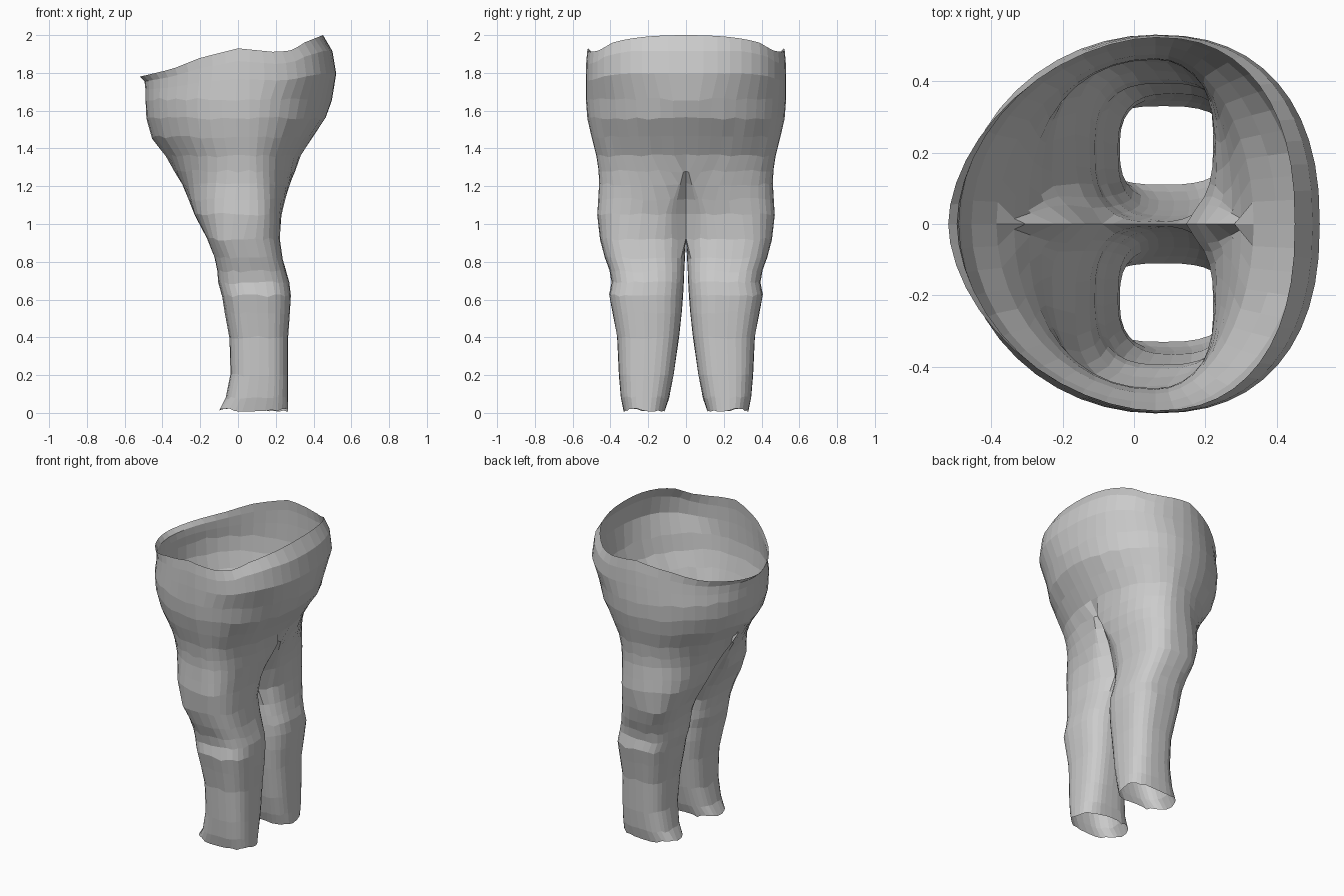
import bpy, bmesh, math, random
from math import sin, cos, pi, radians

cube = bpy.data.objects.get("Cube")
if cube:
    bpy.data.objects.remove(cube)
random.seed(4)

ARC = 24      # segments round the outer side of each leg and hip
INNER = 6     # segments across the inner leg
HIP_MID = 0.06    # widest line of the hips

# Leg rings: height, front x, back x, inner y, outer y
LEG = [
    (0.005, -0.10, 0.265, 0.11, 0.33),
    (0.08, -0.065, 0.265, 0.09, 0.345),
    (0.2, -0.04, 0.265, 0.065, 0.355),
    (0.4, -0.045, 0.265, 0.037, 0.365),
    (0.53, -0.07, 0.275, 0.022, 0.388),
    (0.62, -0.085, 0.28, 0.016, 0.407),
    (0.69, -0.105, 0.272, 0.012, 0.394),
    (0.75, -0.11, 0.255, 0.009, 0.405),
    (0.82, -0.125, 0.237, 0.006, 0.43),
    (0.92, -0.165, 0.222, 0, 0.455),
]
# Hip rings: height, front x, back x, arc centre y, outer y, wrap angle, seam depth
HIP = [
    (1.05, -0.23, 0.23, 0.15, 0.47, 46, 0.9),
    (1.13, -0.26, 0.25, 0.09, 0.465, 34, 0.85),
    (1.21, -0.295, 0.275, 0.04, 0.46, 20, 0.84),
    (1.28, -0.335, 0.3, 0.015, 0.463, 9, 0.93),
    (1.36, -0.385, 0.335, 0, 0.475, 0, 1),
    (1.46, -0.455, 0.4, 0, 0.5, 0, 1),
    (1.56, -0.485, 0.465, 0, 0.522, 0, 1),
    (1.66, -0.49, 0.497, 0, 0.53, 0, 1),
]
# Waist rings: share of the way to the rim, front x, back x, outer y
WAIST = [(0.4, -0.49, 0.52, 0.53), (0.75, -0.495, 0.5, 0.528), (1, -0.52, 0.45, 0.522)]
# Wavy rim: x, height
RIM = [(-0.52, 1.78), (-0.35, 1.82), (-0.2, 1.88), (0, 1.93), (0.2, 1.91),
       (0.29, 1.92), (0.35, 1.96), (0.45, 2.0)]


def rim_height(x):
    for (xa, za), (xb, zb) in zip(RIM, RIM[1:]):
        if x <= xb:
            return za + (zb - za) * max(0, x - xa) / (xb - xa)
    return RIM[-1][1]


def power(v, p):
    return math.copysign(abs(v) ** p, v)


def ring_point(t, x0, mid, x1, centre, yi, yo, p):
    c, s = power(cos(t), p), power(sin(t), p)
    x = mid + c * ((x1 - mid) if c > 0 else (mid - x0))
    return x, centre + s * ((yo - centre) if s > 0 else (centre - yi))


def arc_angles(wrap):
    a = radians(wrap)
    return [-a + (pi + 2 * a) * i / ARC for i in range(ARC + 1)]


def bridge(bm, lower, upper, closed):
    n = len(lower)
    for i in range(n if closed else n - 1):
        j = (i + 1) % n
        bm.faces.new((lower[i], lower[j], upper[j], upper[i]))


bm = bmesh.new()

# Closed leg rings up to the crotch seam
previous = None
for k, (z, x0, x1, yi, yo) in enumerate(LEG):
    a = radians(60)
    inner = [pi + a + (pi - 2 * a) * i / INNER for i in range(1, INNER)]
    ring = []
    for i, t in enumerate(arc_angles(60) + inner):
        x, y = ring_point(t, x0, (x0 + x1) / 2, x1, (yi + yo) / 2, yi, yo, 0.72)
        if yi == 0 and (i >= ARC or i == 0):
            y = 0
        lift = random.uniform(0, 0.02) if k == 0 else random.uniform(-0.008, 0.008)
        ring.append(bm.verts.new((x, y, z + lift)))
    if previous:
        bridge(bm, previous, ring, True)
    previous = ring

# Open hip rings, meeting on the centre seam
previous = previous[:ARC + 1]
for z, x0, x1, centre, yo, wrap, depth in HIP:
    p = 1 - 0.28 * wrap / 60
    ring = []
    for i, t in enumerate(arc_angles(wrap)):
        x, y = ring_point(t, x0, HIP_MID, x1, centre, 0, yo, p)
        if i in (0, ARC):
            x, y = HIP_MID + (x - HIP_MID) * depth, 0
        ring.append(bm.verts.new((x, y, z + random.uniform(-0.008, 0.008))))
    bridge(bm, previous, ring, False)
    previous = ring

# Waist rings rising to the wavy rim, squarer at the back, narrower at the front
base = HIP[-1][0]
for share, x0, x1, yo in WAIST:
    ring = []
    for i, t in enumerate(arc_angles(0)):
        p = 0.85 if t < pi / 2 else 1 + 0.12 * share
        x, y = ring_point(t, x0, HIP_MID, x1, 0, 0, yo, p)
        if i in (0, ARC):
            y = 0
        ring.append(bm.verts.new((x, y, base + share * (rim_height(x) - base))))
    bridge(bm, previous, ring, False)
    previous = ring

bmesh.ops.recalc_face_normals(bm, faces=bm.faces)
mesh = bpy.data.meshes.new("trousers")
bm.to_mesh(mesh)
bm.free()
trousers = bpy.data.objects.new("trousers", mesh)
bpy.context.collection.objects.link(trousers)

# Second leg and hip
mirror = trousers.modifiers.new("other_side", 'MIRROR')
mirror.use_axis = (False, True, False)
mirror.merge_threshold = 0.001

# Plain grey cloth
cloth = bpy.data.materials.new("grey_cloth")
cloth.use_nodes = True
colour = (0.6, 0.6, 0.6, 1)
cloth.diffuse_color = colour
cloth.node_tree.nodes["Principled BSDF"].inputs["Base Color"].default_value = colour
mesh.materials.append(cloth)
